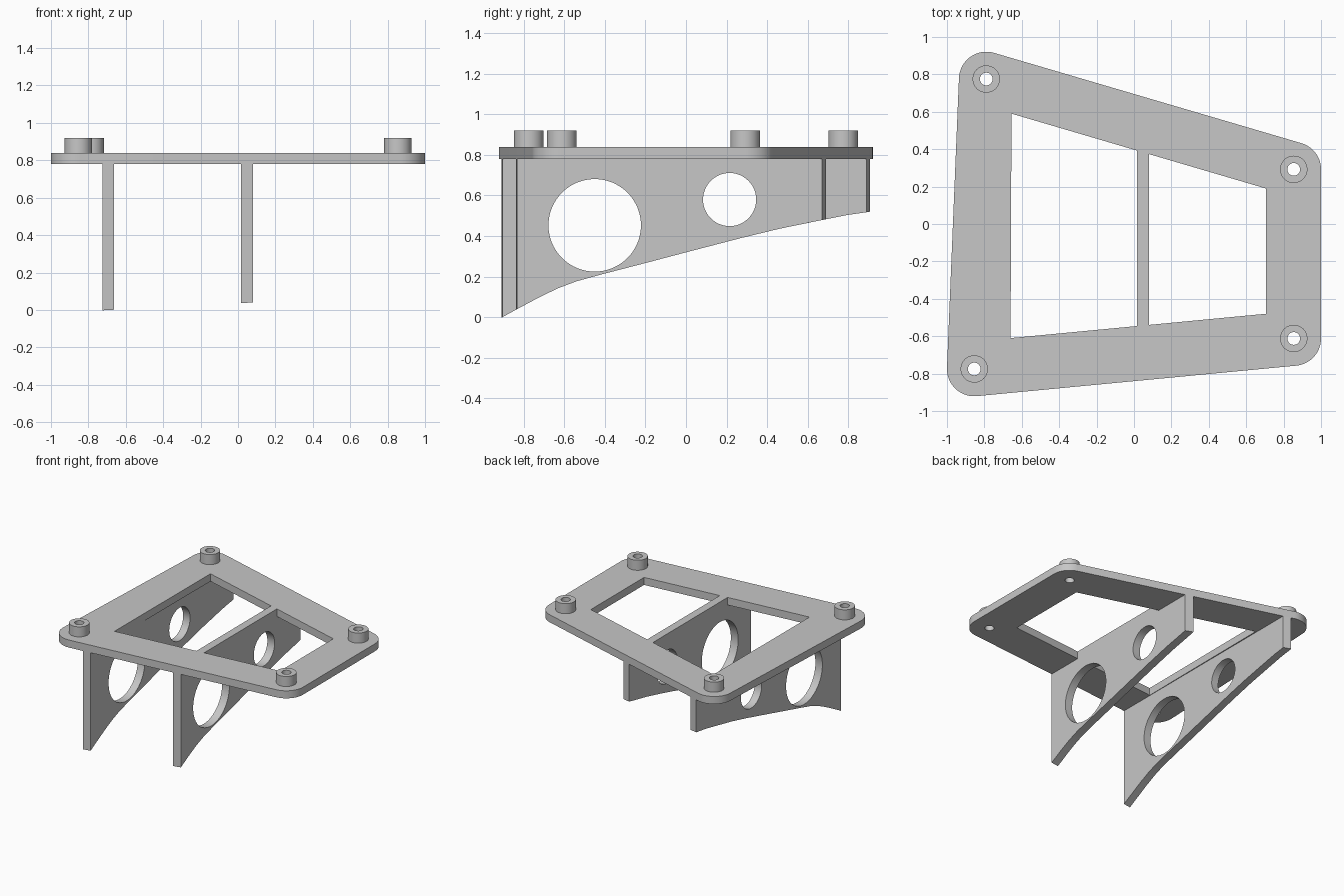
import bpy, bmesh, math
from mathutils import Matrix, Vector

if "Cube" in bpy.data.objects:
    bpy.data.objects.remove(bpy.data.objects["Cube"])

grey = bpy.data.materials.new("plain_grey")
grey.diffuse_color = (0.57, 0.57, 0.57, 1)
grey.use_nodes = True
grey.node_tree.nodes["Principled BSDF"].inputs["Base Color"].default_value = grey.diffuse_color

R = 0.146                                   # plate corner radius
CORNERS = [(-0.854, -0.775), (0.854, -0.612), (0.854, 0.292), (-0.79, 0.775)]
Z0, Z1, Z2 = 0.78, 0.84, 0.92               # plate bottom, plate top, boss top
RIBS = {"left_rib": (-0.725, -0.664), "middle_rib": (0.016, 0.08)}
# lower edge of the ribs as (y, z)
LOWER = [(-0.92, -0.008), (-0.84, 0.036), (-0.72, 0.1), (-0.63, 0.143), (-0.54, 0.177),
         (-0.42, 0.21), (-0.2, 0.267), (0.02, 0.325), (0.27, 0.39), (0.46, 0.436),
         (0.68, 0.481), (0.79, 0.503), (0.92, 0.522)]


def lower(y):
    for (a, za), (b, zb) in zip(LOWER, LOWER[1:]):
        if y <= b:
            return za + (zb - za) * (y - a) / (b - a)
    return LOWER[-1][1]


def line(a, b, x):
    return a[1] + (b[1] - a[1]) * (x - a[0]) / (b[0] - a[0])


def outer_y(i, j, x, side):
    """y of the plate's straight front or back edge at x."""
    a, b = CORNERS[i], CORNERS[j]
    m = (b[1] - a[1]) / (b[0] - a[0])
    return line(a, b, x) + side * R * math.hypot(1, m)


def circle(c, r, n=48):
    return [(c[0] + r * math.cos(2 * math.pi * k / n),
             c[1] + r * math.sin(2 * math.pi * k / n)) for k in range(n)]


def extrude(name, loops, lo, hi, matrix=Matrix(), edit=None):
    """Filled 2D outline with holes, extruded from lo to hi."""
    cu = bpy.data.curves.new(name, 'CURVE')
    cu.dimensions, cu.fill_mode, cu.extrude = '2D', 'BOTH', (hi - lo) / 2
    for pts in loops:
        s = cu.splines.new('POLY')
        s.points.add(len(pts) - 1)
        for p, co in zip(s.points, pts):
            p.co = (co[0], co[1], 0, 1)
        s.use_cyclic_u = True
    tmp = bpy.data.objects.new(name + "_curve", cu)
    bpy.context.collection.objects.link(tmp)
    dg = bpy.context.evaluated_depsgraph_get()
    me = bpy.data.meshes.new_from_object(tmp.evaluated_get(dg))
    bpy.data.objects.remove(tmp)
    bpy.data.curves.remove(cu)
    me.transform(matrix @ Matrix.Translation((0, 0, (lo + hi) / 2)))
    bm = bmesh.new()
    bm.from_mesh(me)
    bmesh.ops.remove_doubles(bm, verts=bm.verts, dist=1e-5)
    if edit:
        for v in bm.verts:
            edit(v.co)
    bmesh.ops.recalc_face_normals(bm, faces=bm.faces)
    bm.to_mesh(me)
    bm.free()
    me.name = name
    me.materials.clear()
    me.materials.append(grey)
    for p in me.polygons:
        p.material_index = 0
    ob = bpy.data.objects.new(name, me)
    bpy.context.collection.objects.link(ob)
    bpy.ops.object.select_all(action='DESELECT')
    ob.select_set(True)
    bpy.context.view_layer.objects.active = ob
    bpy.ops.object.shade_smooth_by_angle(angle=math.radians(30))
    return ob


# Plate outline: rounded corners around the four boss centres
outline = []
for i, c in enumerate(CORNERS):
    c = Vector(c)
    d0 = c - Vector(CORNERS[i - 1])
    d1 = Vector(CORNERS[(i + 1) % 4]) - c
    a0 = math.atan2(-d0.x, d0.y)             # outward normals of both edges
    a1 = math.atan2(-d1.x, d1.y)
    if a1 < a0:
        a1 += 2 * math.pi
    for k in range(17):
        a = a0 + (a1 - a0) * k / 16
        outline.append((c.x + R * math.cos(a), c.y + R * math.sin(a)))

# Window, split in two by the flush top of the middle rib
FL, FR, BR, BL = (-0.66, -0.61), (0.705, -0.48), (0.705, 0.19), (-0.655, 0.59)
xa, xb = RIBS["middle_rib"]
window_left = [FL, (xa, line(FL, FR, xa)), (xa, line(BL, BR, xa)), BL]
window_right = [(xb, line(FL, FR, xb)), FR, BR, (xb, line(BL, BR, xb))]
extrude("top_plate", [outline, window_left, window_right]
        + [circle(c, 0.034, 32) for c in CORNERS], Z0, Z1)

# Hollow bosses on the corners
for i, c in enumerate(CORNERS):
    extrude(f"boss_{i + 1}", [circle(c, 0.073), circle(c, 0.034, 32)], Z1, Z2)

# Hanging ribs with two round holes; ends follow the slanted plate edges
TO_YZ = Matrix(((0, 0, 1, 0), (1, 0, 0, 0), (0, 1, 0, 0), (0, 0, 0, 1)))
for name, (x0, x1) in RIBS.items():
    xm = (x0 + x1) / 2
    front, back = outer_y(0, 1, xm, -1), outer_y(3, 2, xm, 1)
    ys = [front] + [y for y, z in LOWER if front + 0.02 < y < back - 0.02] + [back]
    profile = [(y, lower(y)) for y in ys] + [(back, Z0), (front, Z0)]

    def slant(co, front=front, back=back):
        for y, (i, j, side) in ((front, (0, 1, -1)), (back, (3, 2, 1))):
            if abs(co.y - y) < 1e-4:
                co.y = outer_y(i, j, co.x, side)
                if co.z < Z0 - 0.01:
                    co.z = lower(co.y)
                return

    extrude(name, [profile, circle((-0.45, 0.453), 0.228, 64), circle((0.215, 0.58), 0.131)],
            x0, x1, TO_YZ, slant)
